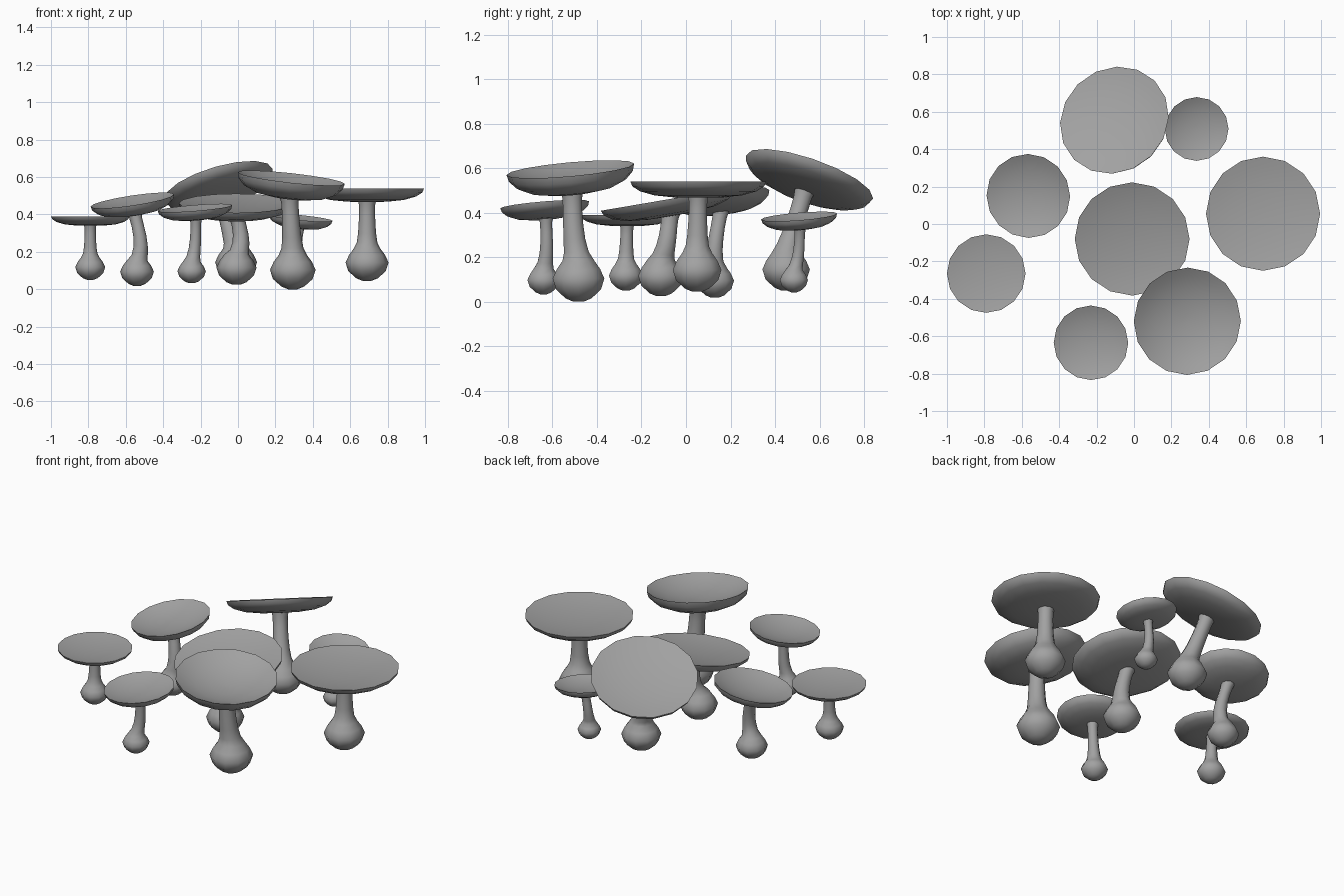
import bpy, bmesh, math
from mathutils import Vector

cube = bpy.data.objects.get("Cube")
if cube:
    bpy.data.objects.remove(cube, do_unlink=True)

grey = bpy.data.materials.new("mushroom_grey")
grey.use_nodes = True
colour = (0.36, 0.36, 0.36, 1)
grey.diffuse_color = colour
grey.node_tree.nodes["Principled BSDF"].inputs["Base Color"].default_value = colour


def loft(name, rings, sides):
    """Skin a list of (centre, radius, axis) rings and cap both ends."""
    bm = bmesh.new()
    loops = []
    for centre, radius, axis in rings:
        turn = Vector((0, 0, 1)).rotation_difference(axis)
        loop = []
        for i in range(sides):
            a = math.tau * i / sides
            spoke = Vector((math.cos(a), math.sin(a), 0)) * radius
            loop.append(bm.verts.new(centre + turn @ spoke))
        loops.append(loop)
    for low, high in zip(loops, loops[1:]):
        for i in range(sides):
            j = (i + 1) % sides
            bm.faces.new((low[i], low[j], high[j], high[i]))
    bm.faces.new(loops[0][::-1])
    bm.faces.new(loops[-1])
    bmesh.ops.recalc_face_normals(bm, faces=bm.faces)
    mesh = bpy.data.meshes.new(name)
    bm.to_mesh(mesh)
    bm.free()
    mesh.materials.append(grey)
    obj = bpy.data.objects.new(name, mesh)
    bpy.context.collection.objects.link(obj)
    bpy.ops.object.select_all(action="DESELECT")
    obj.select_set(True)
    bpy.context.view_layer.objects.active = obj
    bpy.ops.object.shade_smooth_by_angle(angle=math.radians(60))


# Underside of the cap: radius and depth as shares of the cap's own
UNDERSIDE = [(0.1, 1), (0.35, 0.98), (0.65, 0.85), (0.86, 0.6), (0.97, 0.3), (1, 0)]
# Dished top: radius and share of the dish depth
DISH = [(0.85, 0.32), (0.6, 0.7), (0.3, 0.94), (0.05, 1)]
# Bulb: height and radius as shares of the bulb radius
BULB = [(0, 0.2), (0.12, 0.5), (0.45, 0.87), (0.85, 1), (1.2, 0.84), (1.5, 0.62)]
# Stem: share of the way up and radius
STEM = [(0.12, 0.48), (0.3, 0.42), (0.5, 0.39), (0.7, 0.37), (0.88, 0.38), (1, 0.45)]


def mushroom(name, rim, radius, slope, depth, base, bulb, bend=(0, 0)):
    """rim: rim centre; slope: rise of the cap along x and y; base: bulb foot."""
    rim, base = Vector(rim), Vector(base)
    axis = Vector((-slope[0], -slope[1], 1)).normalized()
    up = Vector((0, 0, 1))
    dish = depth - 0.15
    rings = [(rim - axis * radius * depth * d, radius * r, axis) for r, d in UNDERSIDE]
    rings += [(rim - axis * radius * dish * d, radius * r, axis) for r, d in DISH]
    loft(name + "_cap", rings, 16)

    # Bulb, then a bent stem reaching into the cap
    rings = [(base + up * bulb * h, bulb * r, up) for h, r in BULB]
    start = rings[-1][0]
    end = rim - axis * radius * (depth - 0.06)
    for t, r in STEM:
        sway = Vector((*bend, 0)) * math.sin(math.pi * t ** 0.7)
        lean = (end - start).normalized().lerp(up, 0.4).normalized()
        rings.append((start.lerp(end, t) + sway, bulb * r, lean))
    loft(name + "_stem", rings, 10)


mushroom("left_mushroom", (0.69, 0.055, 0.54), 0.305, (0, 0), 0.24,
         (0.69, 0.05, 0.045), 0.115)
mushroom("front_left_mushroom", (0.285, -0.52, 0.595), 0.288, (-0.11, 0.09), 0.38,
         (0.293, -0.483, 0), 0.122, (0, -0.01))
mushroom("middle_mushroom", (-0.01, -0.08, 0.46), 0.307, (0, 0.17), 0.25,
         (-0.008, -0.113, 0.025), 0.107, (0.025, 0.01))
mushroom("right_mushroom", (-0.79, -0.265, 0.39), 0.21, (0, 0), 0.24,
         (-0.79, -0.27, 0.05), 0.08)
mushroom("back_right_mushroom", (-0.565, 0.15, 0.475), 0.226, (0.15, 0.12), 0.34,
         (-0.54, 0.13, 0.018), 0.09, (0.025, -0.01))
mushroom("back_mushroom", (-0.105, 0.555, 0.56), 0.302, (0.3, -0.35), 0.26,
         (-0.01, 0.45, 0.05), 0.112, (-0.005, 0))
mushroom("back_left_mushroom", (0.335, 0.508, 0.383), 0.171, (-0.1, 0.08), 0.34,
         (0.32, 0.485, 0.042), 0.066, (-0.01, 0.01))
mushroom("front_right_mushroom", (-0.23, -0.635, 0.435), 0.2, (0.08, 0.08), 0.32,
         (-0.248, -0.64, 0.033), 0.076, (0.01, 0.01))
